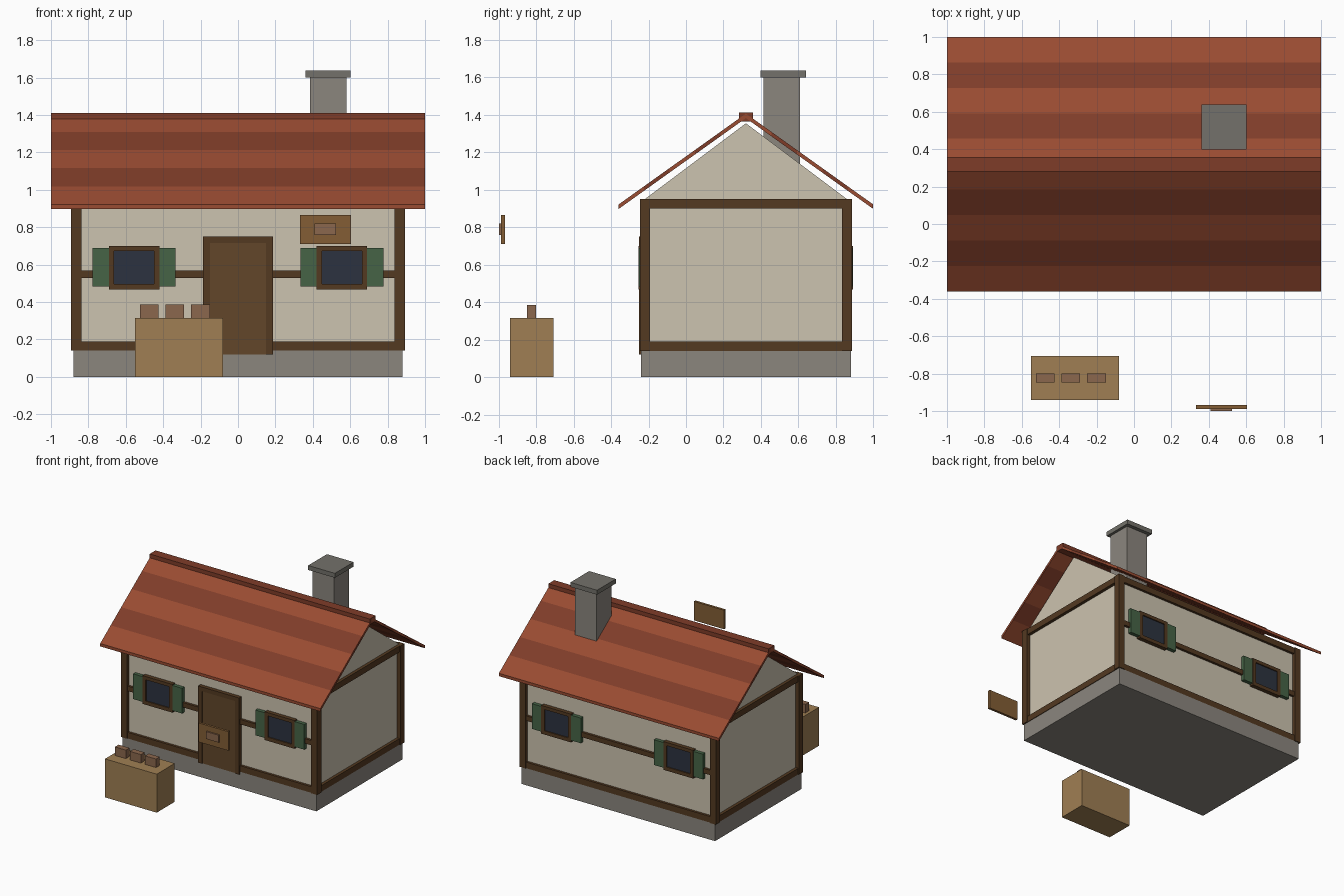
import bpy, bmesh

if "Cube" in bpy.data.objects:
    bpy.data.objects.remove(bpy.data.objects["Cube"])

CY = 0.32          # house centre line in y
HX, HY = 0.86, 0.54  # wall half sizes


def mat(name, r, g, b):
    m = bpy.data.materials.new(name)
    m.diffuse_color = [(c / 255) ** 2.2 for c in (r, g, b)] + [1]
    m.use_nodes = True
    m.node_tree.nodes["Principled BSDF"].inputs["Base Color"].default_value = m.diffuse_color
    return m


PLASTER = mat("plaster", 203, 194, 174)
STONE = mat("stone", 138, 133, 125)
CAP = mat("cap_stone", 115, 113, 106)
TIMBER = mat("timber", 84, 60, 38)
DOOR = mat("door_wood", 98, 72, 46)
TILE = mat("tile_light", 152, 77, 53)
TILE2 = mat("tile_dark", 126, 63, 45)
GLASS = mat("glass", 48, 54, 66)
GREEN = mat("shutter_green", 72, 100, 72)
CRATE = mat("stall_wood", 158, 126, 84)
GOODS = mat("goods", 138, 103, 78)
SIGN = mat("sign_wood", 130, 94, 56)


def finish(name, bm, *mats):
    bmesh.ops.recalc_face_normals(bm, faces=bm.faces)
    me = bpy.data.meshes.new(name)
    bm.to_mesh(me)
    bm.free()
    for m in mats:
        me.materials.append(m)
    ob = bpy.data.objects.new(name, me)
    bpy.context.collection.objects.link(ob)
    return ob


def box(name, x, y, z, m):
    """Box from (min, max) ranges."""
    bm = bmesh.new()
    bmesh.ops.create_cube(bm, size=1)
    for v in bm.verts:
        for i, (a, b) in enumerate((x, y, z)):
            v.co[i] = a if v.co[i] < 0 else b
    return finish(name, bm, m)


def depth(side, near, far):
    """y range measured outwards from the house centre line."""
    return sorted((CY + side * near, CY + side * far))


# foundation and gabled wall body
box("foundation", (-0.88, 0.88), (CY - 0.56, CY + 0.56), (0, 0.14), STONE)
bm = bmesh.new()
outline = [(-HY, 0.14), (HY, 0.14), (HY, 0.95), (0, 1.355), (-HY, 0.95)]
face = bm.faces.new([bm.verts.new((-HX, CY + y, z)) for y, z in outline])
ext = bmesh.ops.extrude_face_region(bm, geom=[face])
bmesh.ops.translate(bm, vec=(2 * HX, 0, 0),
                    verts=[g for g in ext["geom"] if isinstance(g, bmesh.types.BMVert)])
finish("walls", bm, PLASTER)

# timber frame
OX, OY, W = 0.892, 0.567, 0.055
for sx in (-1, 1):
    px = sorted((sx * (OX - W), sx * OX))
    for sy in (-1, 1):
        box("corner_post", px, depth(sy, OY - W, OY), (0.14, 0.95), TIMBER)
    for z in ((0.14, 0.19), (0.90, 0.95)):
        box("side_beam", sorted((sx * 0.84, sx * 0.885)),
            (CY - OY + W, CY + OY - W), z, TIMBER)
for sy in (-1, 1):
    y = depth(sy, 0.52, 0.56)
    box("top_beam", (-OX + W, OX - W), y, (0.90, 0.95), TIMBER)
    for n, z in (("sill_beam", (0.14, 0.19)), ("middle_rail", (0.53, 0.57))):
        if sy > 0:
            box(n, (-OX + W, OX - W), y, z, TIMBER)
        else:  # broken by the door
            box(n, (-OX + W, -0.18), y, z, TIMBER)
            box(n, (0.18, OX - W), y, z, TIMBER)

# door
box("door_leaf", (-0.15, 0.15), depth(-1, 0.52, 0.564), (0.12, 0.715), DOOR)
for sx in (-1, 1):
    box("door_jamb", sorted((sx * 0.15, sx * 0.186)), depth(-1, 0.52, 0.572), (0.12, 0.75), TIMBER)
box("door_lintel", (-0.15, 0.15), depth(-1, 0.52, 0.572), (0.715, 0.75), TIMBER)

# windows with shutters, two on the front and two on the back
for sy in (-1, 1):
    for cx in (-0.555, 0.555):
        box("window_glass", (cx - 0.11, cx + 0.11), depth(sy, 0.52, 0.564), (0.49, 0.68), GLASS)
        fy = depth(sy, 0.52, 0.573)
        box("window_head", (cx - 0.135, cx + 0.135), fy, (0.673, 0.70), TIMBER)
        box("window_sill", (cx - 0.135, cx + 0.135), fy, (0.468, 0.498), TIMBER)
        for s in (-1, 1):
            box("window_jamb", sorted((cx + s * 0.107, cx + s * 0.135)), fy, (0.498, 0.673), TIMBER)
            box("shutter", sorted((cx + s * 0.135, cx + s * 0.222)),
                depth(sy, 0.535, 0.57), (0.483, 0.69), GREEN)

# roof slopes in five tile bands
N, RUN, TOP, EAVE, T = 5, 0.68, 1.407, 0.922, 0.024
for sy, name in ((-1, "front_roof"), (1, "back_roof")):
    bm = bmesh.new()
    rows = []
    for i in range(N + 1):
        y, z = CY + sy * RUN * i / N, TOP + (EAVE - TOP) * i / N
        rows.append([bm.verts.new(p) for p in
                     ((-1, y, z), (1, y, z), (1, y, z - T), (-1, y, z - T))])
    for i in range(N):
        a, b = rows[i], rows[i + 1]
        for k in range(4):
            j = (k + 1) % 4
            bm.faces.new((a[k], a[j], b[j], b[k])).material_index = i % 2
    bm.faces.new(rows[0])
    bm.faces.new(rows[-1])
    finish(name, bm, TILE, TILE2)
box("ridge_cap", (-1, 1), (CY - 0.038, CY + 0.038), (1.365, 1.412), TILE2)

# chimney
box("chimney", (0.385, 0.58), (0.415, 0.61), (1.0, 1.60), STONE)
box("chimney_cap", (0.36, 0.602), (0.397, 0.64), (1.60, 1.637), CAP)

# market stall with goods
box("stall", (-0.55, -0.08), (-0.94, -0.707), (0, 0.316), CRATE)
for i in range(3):
    x = -0.525 + i * 0.137
    box("goods", (x, x + 0.10), (-0.848, -0.80), (0.316, 0.386), GOODS)

# hanging sign
box("sign_board", (0.332, 0.605), (-0.988, -0.968), (0.71, 0.866), SIGN)
box("sign_panel", (0.41, 0.525), (-1.0, -0.988), (0.76, 0.82), GOODS)
